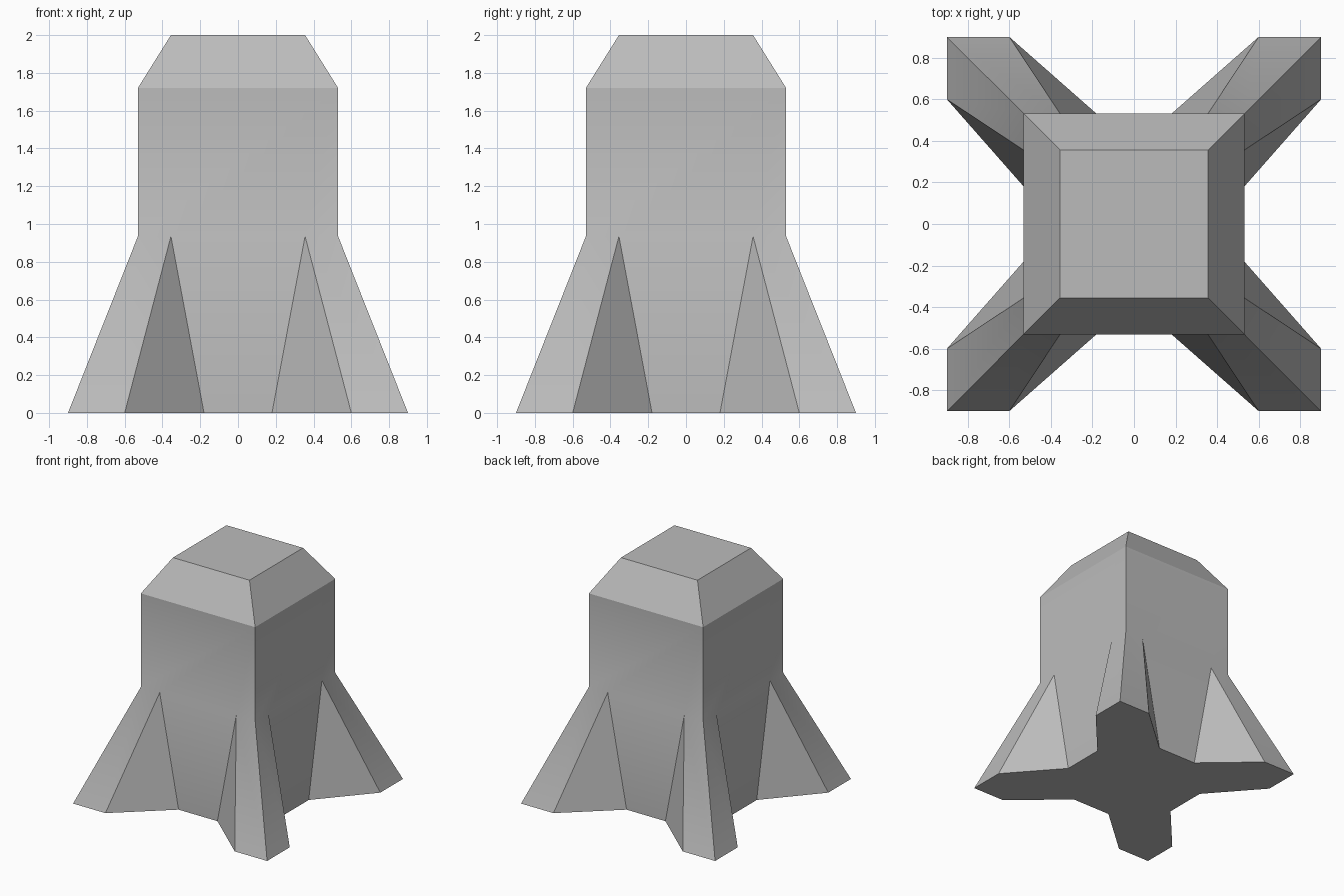
import bpy
import bmesh
from math import pi
from mathutils import Matrix

old = bpy.data.objects.get("Cube")
if old:
    bpy.data.objects.remove(old, do_unlink=True)

HALF, TOP = 0.53, 0.355                 # half widths of the trunk and its flat top
FLARE_Z, SHOULDER_Z, TOP_Z = 0.935, 1.72, 2.0
GAP, TOE_IN, TOE = 0.18, 0.6, 0.9       # foot spacing on the ground

grey = bpy.data.materials.new("stone_grey")
grey.use_nodes = True
grey.diffuse_color = (0.5, 0.5, 0.5, 1)
bsdf = grey.node_tree.nodes["Principled BSDF"]
bsdf.inputs["Base Color"].default_value = grey.diffuse_color

bm = bmesh.new()


def face(points):
    bm.faces.new([bm.verts.new(p) for p in points])


def mirrored(points):
    """Add a face and its mirror image across x."""
    face(points)
    face([(-x, y, z) for x, y, z in reversed(points)])


# Front side: wall with tapered notches, shoulder slope, and the two flared feet
shoulder = (HALF, -HALF, SHOULDER_Z)
knee = (HALF, -HALF, FLARE_Z)
apex = (TOP, -HALF, FLARE_Z)
crotch = (GAP, -HALF, 0)
toe_in = (TOE_IN, -TOE, 0)
toe = (TOE, -TOE, 0)

half_wall = [crotch, apex, knee, shoulder]
face(half_wall + [(-x, y, z) for x, y, z in reversed(half_wall)])
face([(-HALF, -HALF, SHOULDER_Z), shoulder, (TOP, -TOP, TOP_Z), (-TOP, -TOP, TOP_Z)])
mirrored([apex, toe_in, toe, knee])
mirrored([crotch, toe_in, apex])

# Repeat the side around the four directions and weld the corners
side = bm.faces[:]
for turn in range(1, 4):
    copy = bmesh.ops.duplicate(bm, geom=side)["geom"]
    bmesh.ops.rotate(bm, verts=[v for v in copy if isinstance(v, bmesh.types.BMVert)],
                     matrix=Matrix.Rotation(turn * pi / 2, 3, "Z"))
bmesh.ops.remove_doubles(bm, verts=bm.verts[:], dist=0.001)

# Close the flat top and the sole
bmesh.ops.holes_fill(bm, edges=[e for e in bm.edges if e.is_boundary], sides=0)
bmesh.ops.recalc_face_normals(bm, faces=bm.faces[:])

mesh = bpy.data.meshes.new("flared_post")
bm.to_mesh(mesh)
bm.free()
mesh.materials.append(grey)
post = bpy.data.objects.new("flared_post", mesh)
bpy.context.collection.objects.link(post)

# Smooth the gentle flare, keep the hard corners
bpy.context.view_layer.objects.active = post
post.select_set(True)
bpy.ops.object.shade_smooth_by_angle(angle=pi / 6)
